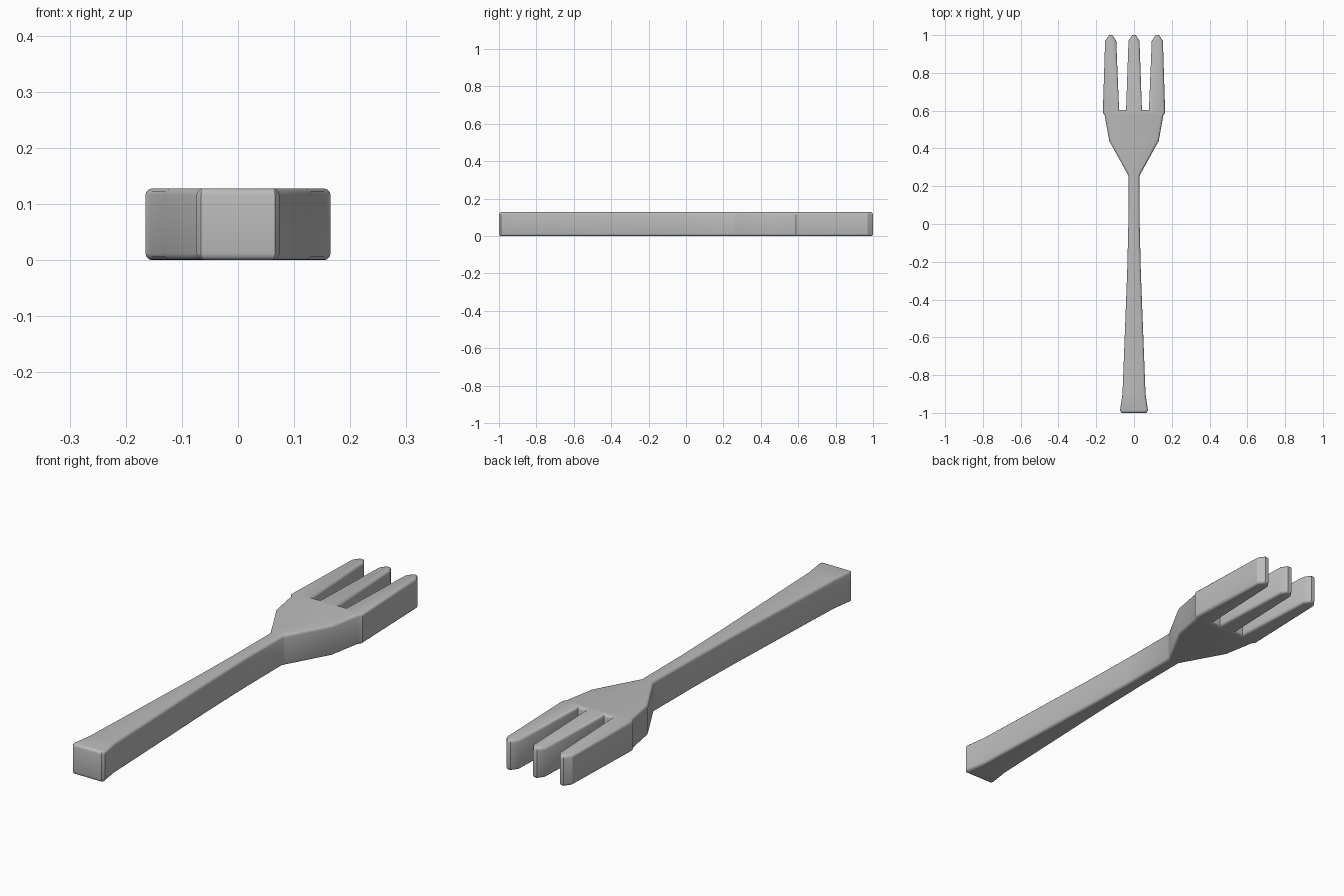
import bpy
import bmesh
import math

cube = bpy.data.objects.get("Cube")
if cube:
    bpy.data.objects.remove(cube, do_unlink=True)

THICKNESS = 0.128
ROUNDING = 0.012

# Flat grey material
grey = bpy.data.materials.new("grey")
grey.use_nodes = True
colour = (0.5, 0.5, 0.5, 1)
grey.diffuse_color = colour
grey.node_tree.nodes["Principled BSDF"].inputs["Base Color"].default_value = colour

# Half outline, from the end of the handle to the tip of the middle tine
handle = [(0.066, -1), (0.074, -0.988), (0.061, -0.9), (0.036, -0.25),
          (0.03, 0), (0.029, 0.255)]
head = [(0.035, 0.266), (0.131, 0.44), (0.155, 0.574)]
outer_tine = [(0.165, 0.588), (0.153, 0.97), (0.132, 1), (0.115, 1),
              (0.094, 0.97), (0.079, 0.603)]
middle_tine = [(0.042, 0.603), (0.029, 0.97), (0.009, 1)]
half = handle + head + outer_tine + middle_tine
outline = half + [(-x, y) for x, y in reversed(half)]

# Extrude the outline into a solid
bm = bmesh.new()
base = bm.faces.new([bm.verts.new((x, y, 0)) for x, y in outline])
raised = bmesh.ops.extrude_face_region(bm, geom=[base])["geom"]
bmesh.ops.translate(bm, vec=(0, 0, THICKNESS),
                    verts=[v for v in raised if isinstance(v, bmesh.types.BMVert)])
bmesh.ops.recalc_face_normals(bm, faces=bm.faces)

# Round the upper and lower rims
rims = [e for e in bm.edges if abs(e.verts[0].co.z - e.verts[1].co.z) < 0.001]
bmesh.ops.bevel(bm, geom=rims, offset=ROUNDING, offset_type='OFFSET',
                segments=3, profile=0.5, affect='EDGES', clamp_overlap=False)

mesh = bpy.data.meshes.new("fork")
bm.to_mesh(mesh)
bm.free()
mesh.materials.append(grey)
fork = bpy.data.objects.new("fork", mesh)
bpy.context.collection.objects.link(fork)

# Smooth the rounded rims, keep the corners sharp
bpy.ops.object.select_all(action='DESELECT')
fork.select_set(True)
bpy.context.view_layer.objects.active = fork
bpy.ops.object.shade_smooth_by_angle(angle=math.radians(32))
